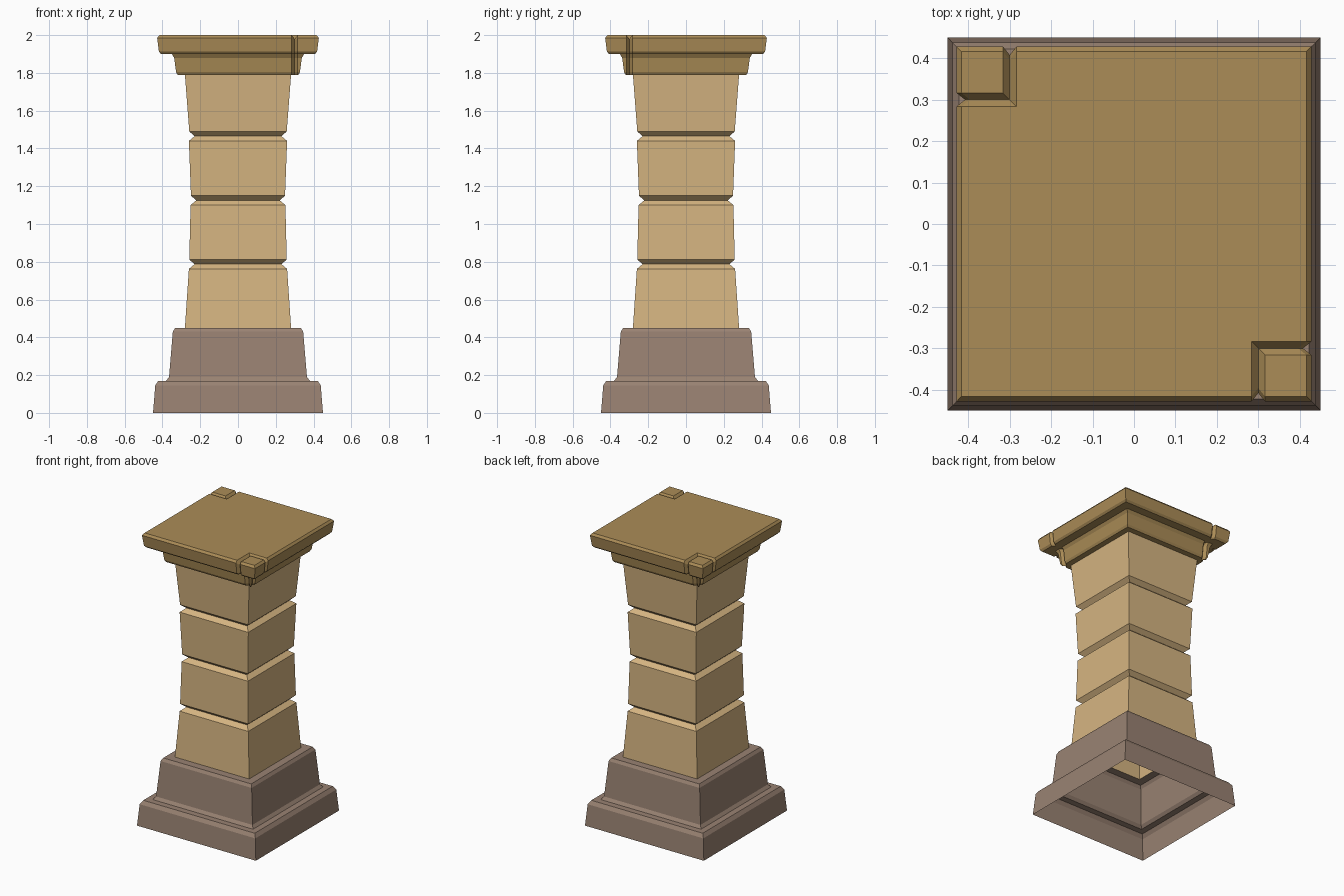
import bpy
import bmesh

cube = bpy.data.objects.get("Cube")
if cube:
    bpy.data.objects.remove(cube, do_unlink=True)


def material(name, rgb):
    mat = bpy.data.materials.new(name)
    mat.use_nodes = True
    colour = (*rgb, 1.0)
    mat.diffuse_color = colour
    mat.node_tree.nodes["Principled BSDF"].inputs["Base Color"].default_value = colour
    return mat


def finish(name, bm, mat):
    mesh = bpy.data.meshes.new(name)
    bm.to_mesh(mesh)
    bm.free()
    mesh.materials.append(mat)
    obj = bpy.data.objects.new(name, mesh)
    bpy.context.collection.objects.link(obj)
    return obj


def skin(bm, low, high):
    """Join two matching rings with quads."""
    n = len(low)
    for i in range(n):
        j = (i + 1) % n
        bm.faces.new((low[i], low[j], high[j], high[i]))


def square_shell(name, profile, mat):
    """Open square tube through (half width, height) points."""
    bm = bmesh.new()
    signs = [(-1, -1), (1, -1), (1, 1), (-1, 1)]
    rings = [[bm.verts.new((sx * h, sy * h, z)) for sx, sy in signs] for h, z in profile]
    for low, high in zip(rings, rings[1:]):
        skin(bm, low, high)
    return finish(name, bm, mat)


brown = material("brown stone", (0.32, 0.225, 0.17))
sand = material("sand stone", (0.67, 0.46, 0.22))
ochre = material("dark ochre stone", (0.41, 0.265, 0.095))

# Stepped hollow base
square_shell("base", [(0.45, 0), (0.438, 0.145), (0.422, 0.17), (0.38, 0.17),
                      (0.365, 0.19), (0.345, 0.43), (0.333, 0.45), (0.28, 0.45)], brown)

# Waisted shaft with V grooves between its blocks
shaft = [(0.281, 0.45)]
for width, z in [(0.26, 0.787), (0.251, 1.125), (0.26, 1.465)]:
    shaft += [(width, z - 0.025), (width - 0.03, z), (width - 0.002, z + 0.025)]
shaft.append((0.281, 1.79))
square_shell("shaft", shaft, sand)

# Moulded cap with a cracked-off block at two opposite corners
G, W, D = 0.30, 0.016, 0.02


def cap_ring(bm, h, z, drop=0.0):
    corner = [(G - W, -h, z), (G, D - h, z - drop), (G + W, -h, z), (h, -h, z),
              (h, -G - W, z), (h - D, -G, z - drop), (h, W - G, z)]
    half = corner + [(h, h, z)]
    return [bm.verts.new((s * x, s * y, k)) for s in (1, -1) for x, y, k in half]


bm = bmesh.new()
profile = [(0.32, 1.79, 0), (0.328, 1.805, 0), (0.338, 1.88, 0), (0.35, 1.90, 0),
           (0.408, 1.90, 0), (0.419, 1.913, 0), (0.428, 1.985, 0.015), (0.416, 2.0, D)]
rings = [cap_ring(bm, *p) for p in profile]
for low, high in zip(rings, rings[1:]):
    skin(bm, low, high)
bm.faces.new(reversed(rings[0]))

# Cap top: corner block, V-shaped crack walls, then the main slab
inner = []
top = rings[-1]
for s, start in ((1, 0), (-1, 8)):
    t = top[start:start + 7]
    a, b, c = [bm.verts.new((s * k, -s * k, z))
               for k, z in ((G - W, 2.0), (G, 2.0 - D), (G + W, 2.0))]
    for face in ((t[2], t[3], t[4], c), (t[0], t[1], b, a), (t[1], t[2], c, b),
                 (b, c, t[4], t[5]), (a, b, t[5], t[6])):
        bm.faces.new(face)
    inner.append(a)
bm.faces.new((top[15], top[0], inner[0], top[6], top[7], top[8], inner[1], top[14]))
finish("cap", bm, ochre)
